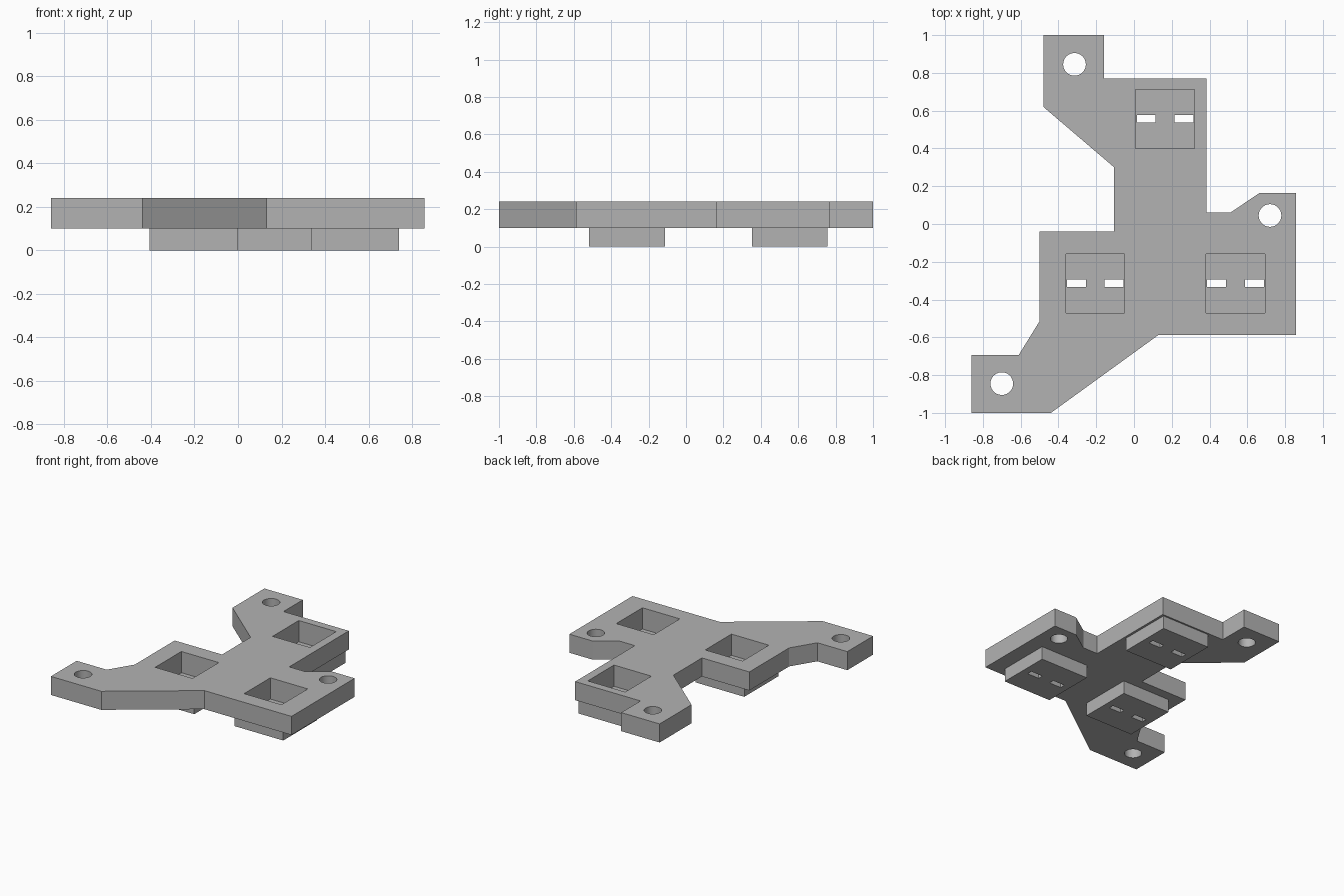
import bpy, bmesh, math

if "Cube" in bpy.data.objects:
    bpy.data.objects.remove(bpy.data.objects["Cube"])

grey = bpy.data.materials.new("plain grey")
grey.use_nodes = True
colour = (0.45, 0.45, 0.45, 1)
grey.diffuse_color = colour
grey.node_tree.nodes["Principled BSDF"].inputs["Base Color"].default_value = colour


def prism(name, outline, bottom, top):
    """Extrude a flat outline from bottom to top."""
    bm = bmesh.new()
    face = bm.faces.new([bm.verts.new((x, y, bottom)) for x, y in outline])
    side = bmesh.ops.extrude_face_region(bm, geom=[face])["geom"]
    verts = [v for v in side if isinstance(v, bmesh.types.BMVert)]
    bmesh.ops.translate(bm, verts=verts, vec=(0, 0, top - bottom))
    bmesh.ops.recalc_face_normals(bm, faces=bm.faces)
    mesh = bpy.data.meshes.new(name)
    bm.to_mesh(mesh)
    bm.free()
    mesh.materials.append(grey)
    obj = bpy.data.objects.new(name, mesh)
    bpy.context.collection.objects.link(obj)
    return obj


def rectangle(x, y, width, depth):
    w, d = width / 2, depth / 2
    return [(x - w, y - d), (x + w, y - d), (x + w, y + d), (x - w, y + d)]


def circle(x, y, radius, sides=40):
    turns = [math.tau * i / sides for i in range(sides)]
    return [(x + radius * math.cos(a), y + radius * math.sin(a)) for a in turns]


def cut(target, outline, bottom, top):
    """Remove a prism from the target and discard the cutter."""
    cutter = prism("cutter", outline, bottom, top)
    cutter.hide_render = True
    mod = target.modifiers.new("cut", "BOOLEAN")
    mod.operation, mod.solver, mod.object = "DIFFERENCE", "EXACT", cutter
    bpy.context.view_layer.objects.active = target
    bpy.ops.object.modifier_apply(modifier=mod.name)
    bpy.data.objects.remove(cutter)


BASE, TOP, FLOOR = 0.10, 0.24, 0.08

# Flat plate with three mounting arms
plate = prism("mounting_plate", [
    (-0.48, 1), (-0.16, 1), (-0.16, 0.77), (0.385, 0.77), (0.385, 0.06),
    (0.51, 0.06), (0.665, 0.165), (0.857, 0.165), (0.857, -0.587),
    (0.13, -0.587), (-0.44, -1), (-0.86, -1), (-0.86, -0.693),
    (-0.61, -0.693), (-0.5, -0.515), (-0.5, -0.04), (-0.105, -0.04),
    (-0.105, 0.30), (-0.48, 0.62)], BASE, TOP)

# Screw holes at the arm ends
for x, y in [(-0.315, 0.845), (0.72, 0.045), (-0.70, -0.845)]:
    cut(plate, circle(x, y, 0.06), 0, 1)

# Square sockets: a pocket through the plate into a slotted block below
for name, x, y in [("back", 0.165, 0.555), ("right", -0.205, -0.315),
                   ("left", 0.537, -0.315)]:
    pocket = rectangle(x, y, 0.312, 0.312)
    cut(plate, pocket, 0, 1)
    block = prism(name + "_socket_block", rectangle(x, y, 0.405, 0.405), 0, BASE)
    cut(block, pocket, FLOOR, 1)
    for side in (-1, 1):
        cut(block, rectangle(x + side * 0.1, y + 0.002, 0.1, 0.04), -1, 1)

# Smooth the round holes while keeping every corner sharp
bpy.ops.object.select_all(action="DESELECT")
plate.select_set(True)
bpy.context.view_layer.objects.active = plate
bpy.ops.object.shade_smooth_by_angle(angle=math.radians(20))
